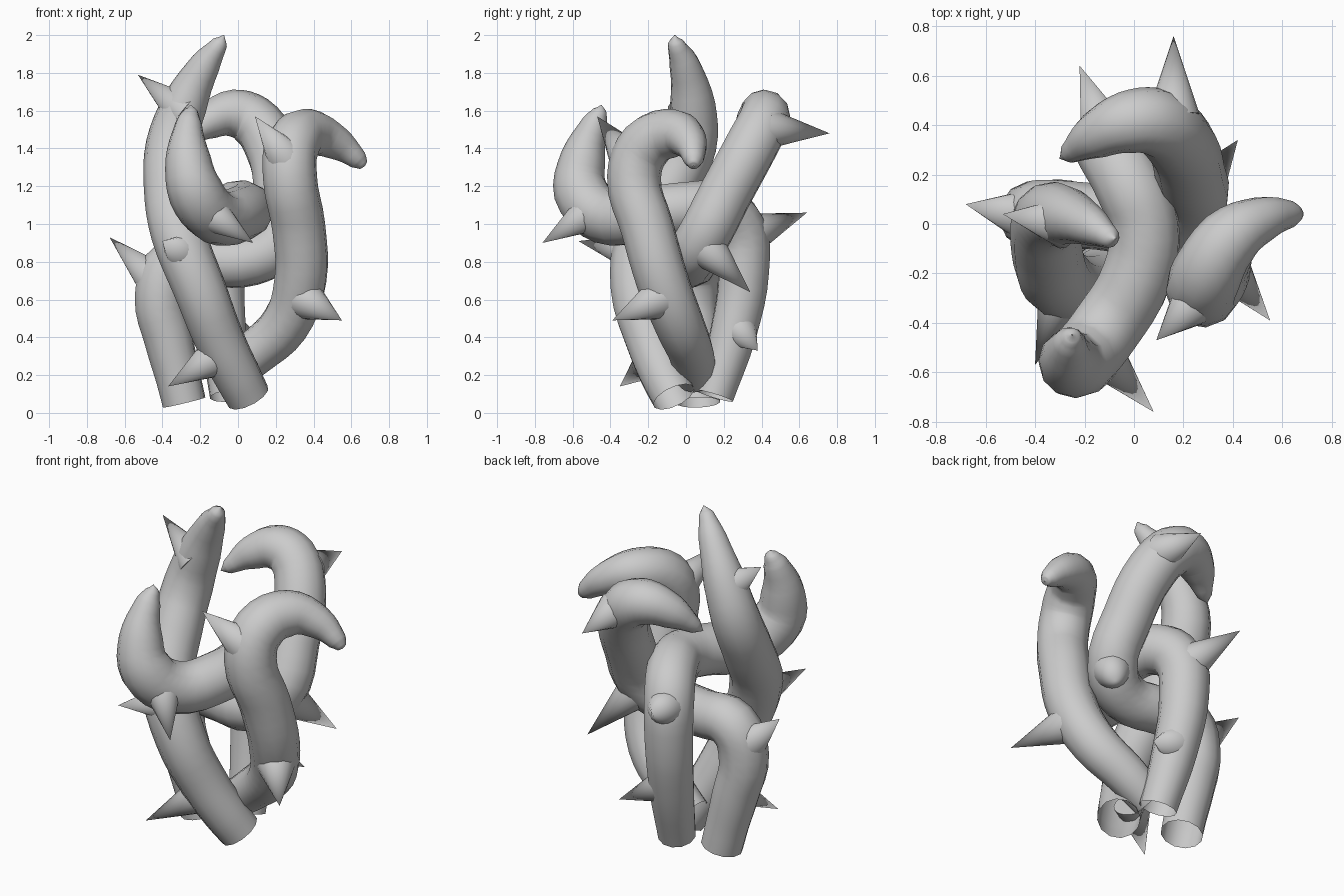
import bpy
from mathutils import Vector


def vine(name, pts):
    """Tapered open-ended tube through (x, y, z, radius) points."""
    cu = bpy.data.curves.new(name, 'CURVE')
    cu.dimensions = '3D'
    cu.bevel_depth = 1.0
    cu.bevel_resolution = 4
    cu.resolution_u = 4
    cu.use_fill_caps = False
    sp = cu.splines.new('BEZIER')
    sp.bezier_points.add(len(pts) - 1)
    for bp, (x, y, z, r) in zip(sp.bezier_points, pts):
        bp.co = (x, y, z)
        bp.radius = r
        bp.handle_left_type = bp.handle_right_type = 'AUTO'
    ob = bpy.data.objects.new(name, cu)
    bpy.context.collection.objects.link(ob)
    bpy.ops.object.select_all(action='DESELECT')
    bpy.context.view_layer.objects.active = ob
    ob.select_set(True)
    bpy.ops.object.convert(target='MESH')
    bpy.ops.object.shade_smooth_by_angle(angle=0.9)


def thorn(name, base, tip, radius=0.105):
    """Cone from a point just inside the vine to its sharp tip."""
    b, t = Vector(base), Vector(tip)
    b = b - (t - b).normalized() * 0.045
    d = t - b
    bpy.ops.mesh.primitive_cone_add(vertices=16, radius1=radius, radius2=0, depth=d.length,
                                    location=(b + t) / 2,
                                    rotation=d.to_track_quat('Z', 'Y').to_euler())
    bpy.context.object.name = name
    bpy.ops.object.shade_smooth_by_angle(angle=0.9)


# Tallest vine, sweeping across the front to the left
vine('tall_vine', [
    (0.055, -0.065, 0.085, .118), (-0.005, -0.12, 0.2, .125), (-0.09, -0.185, 0.37, .132),
    (-0.2, -0.26, 0.65, .14),
    (-0.315, -0.22, 0.95, .147), (-0.355, -0.08, 1.2, .144), (-0.35, 0.025, 1.42, .138),
    (-0.28, 0.035, 1.64, .12), (-0.17, -0.01, 1.85, .08), (-0.095, -0.055, 1.96, .042),
    (-0.075, -0.06, 2.0, .002)])

# Vine rising at the back, then running forward and up
vine('forward_vine', [
    (-0.045, 0.15, 0.09, .105), (-0.08, 0.25, 0.42, .125), (-0.1, 0.305, 0.75, .137),
    (-0.085, 0.28, 0.98, .142), (-0.02, 0.16, 1.08, .142), (0.04, 0.0, 1.08, .144),
    (0.015, -0.2, 1.055, .146), (-0.12, -0.43, 1.04, .147), (-0.225, -0.555, 1.17, .147),
    (-0.265, -0.545, 1.35, .12), (-0.26, -0.48, 1.54, .068), (-0.25, -0.455, 1.6, .037),
    (-0.25, -0.448, 1.63, .002)])

# Vine from the left, crossing the middle and arching over the back
vine('arched_vine', [
    (-0.285, 0.065, 0.055, .117), (-0.315, 0.06, 0.18, .12), (-0.365, 0.05, 0.38, .13),
    (-0.41, 0.035, 0.62, .138),
    (-0.34, 0.04, 0.79, .14), (-0.15, 0.03, 0.8, .135), (0.07, 0.01, 0.81, .138),
    (0.22, 0.08, 0.91, .142), (0.225, 0.21, 1.16, .142), (0.17, 0.35, 1.42, .142),
    (0.075, 0.415, 1.55, .138), (-0.03, 0.41, 1.585, .126), (-0.16, 0.355, 1.54, .095),
    (-0.265, 0.285, 1.455, .042), (-0.3, 0.265, 1.43, .002)])

# Vine on the right with a drooping tip
vine('hooked_vine', [
    (-0.07, 0.05, 0.19, .105), (0.08, 0.03, 0.31, .12), (0.25, -0.035, 0.47, .132),
    (0.33, -0.125, 0.7, .14), (0.322, -0.205, 0.98, .142), (0.275, -0.275, 1.25, .144),
    (0.29, -0.21, 1.42, .144), (0.385, -0.06, 1.48, .128), (0.52, 0.02, 1.43, .093),
    (0.635, 0.04, 1.34, .054), (0.665, 0.04, 1.31, .028), (0.67, 0.04, 1.305, .002)])

# Thorns: base point, tip
thorns = [
    ((-0.32, 0.01, 1.62), (-0.53, 0.04, 1.79)),
    ((-0.16, -0.19, 0.27), (-0.37, -0.35, 0.14)),
    ((-0.3, -0.3, 0.85), (-0.40, -0.57, 0.91)),
    ((-0.47, 0.04, 0.73), (-0.68, 0.08, 0.93)),
    ((0.16, 0.49, 1.5), (0.16, 0.76, 1.48)),
    ((0.28, 0.15, 0.83), (0.42, 0.34, 0.64)),
    ((-0.12, -0.54, 1.04), (0.08, -0.76, 0.9)),
    ((-0.03, 0.29, 0.43), (0.18, 0.38, 0.33)),
    ((-0.13, 0.4, 0.97), (-0.22, 0.64, 1.06)),
    ((0.23, -0.33, 1.38), (0.09, -0.47, 1.57)),
    ((0.39, -0.19, 0.58), (0.55, -0.39, 0.49)),
]
for i, (b, t) in enumerate(thorns):
    thorn(f'thorn_{i + 1}', b, t)
